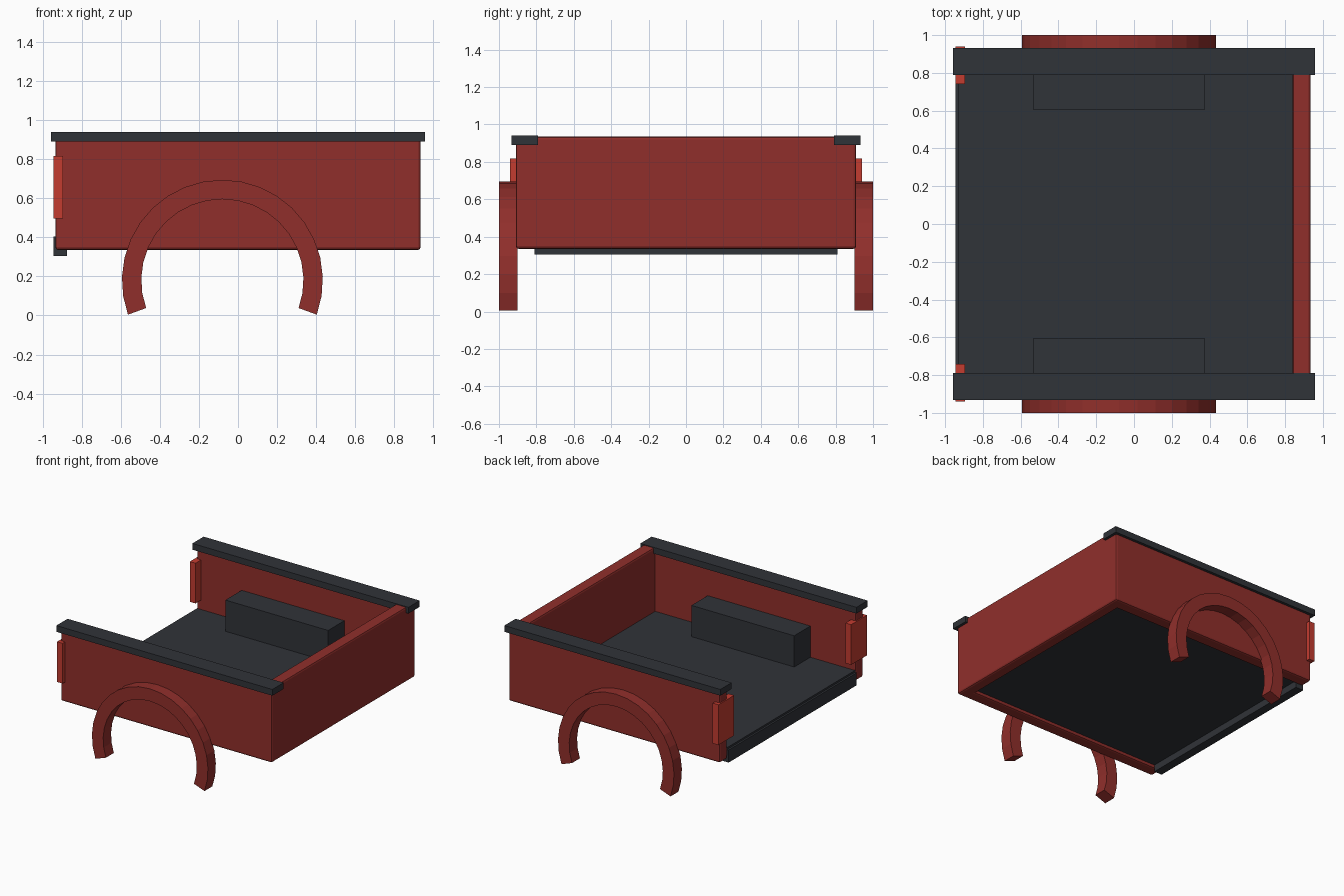
import bpy, bmesh, math

if "Cube" in bpy.data.objects:
    bpy.data.objects.remove(bpy.data.objects["Cube"])


def material(name, rgb):
    m = bpy.data.materials.new(name)
    m.diffuse_color = (*rgb, 1)
    m.use_nodes = True
    m.node_tree.nodes["Principled BSDF"].inputs["Base Color"].default_value = m.diffuse_color
    return m


RED = material("red_paint", (0.28, 0.028, 0.024))
DARK = material("dark_liner", (0.03, 0.033, 0.04))
LAMP = material("lamp_red", (0.55, 0.045, 0.03))


def finish(name, bm, mat, bevel=0):
    bmesh.ops.recalc_face_normals(bm, faces=bm.faces)
    me = bpy.data.meshes.new(name)
    bm.to_mesh(me)
    bm.free()
    me.materials.append(mat)
    ob = bpy.data.objects.new(name, me)
    bpy.context.collection.objects.link(ob)
    if bevel:
        mod = ob.modifiers.new("edge_bevel", 'BEVEL')
        mod.width = bevel
        mod.segments = 2
    return ob


def box(name, x, y, z, mat, bevel=0):
    """Box from (min, max) ranges on each axis."""
    bm = bmesh.new()
    bmesh.ops.create_cube(bm, size=1)
    for v in bm.verts:
        for i, (a, b) in enumerate((x, y, z)):
            v.co[i] = (a + b) / 2 + v.co[i] * (b - a)
    return finish(name, bm, mat, bevel)


def arch(name, cx, cz, r_in, r_out, y, a0, a1, steps, mat):
    """Rectangular section swept along an arc in the xz plane."""
    bm = bmesh.new()
    rings = []
    for i in range(steps + 1):
        a = math.radians(a0 + (a1 - a0) * i / steps)
        rings.append([bm.verts.new((cx + r * math.cos(a), yy, cz + r * math.sin(a)))
                      for r, yy in ((r_in, y[0]), (r_out, y[0]), (r_out, y[1]), (r_in, y[1]))])
    for p, q in zip(rings, rings[1:]):
        for k in range(4):
            n = (k + 1) % 4
            bm.faces.new((p[k], p[n], q[n], q[k]))
    bm.faces.new(rings[0])
    bm.faces.new(rings[-1])
    return finish(name, bm, mat)


# bed floor, head wall and rear sill
box("bed_floor", (-0.93, 0.86), (-0.83, 0.83), (0.36, 0.42), DARK)
box("head_wall", (0.84, 0.935), (-0.91, 0.91), (0.335, 0.935), RED, 0.015)
box("rear_sill", (-0.945, -0.875), (-0.81, 0.81), (0.305, 0.405), DARK)

# parts repeated on both sides
for side, s in (("right", -1), ("left", 1)):
    def span(a, b):
        return tuple(sorted((s * a, s * b)))

    box(f"side_wall_{side}", (-0.935, 0.935), span(0.81, 0.91), (0.335, 0.93), RED, 0.015)
    box(f"top_rail_{side}", (-0.957, 0.957), span(0.79, 0.932), (0.89, 0.94), DARK)
    box(f"wheel_well_{side}", (-0.535, 0.375), span(0.605, 0.82), (0.41, 0.67), DARK)
    box(f"tail_lamp_{side}", (-0.945, -0.895), span(0.74, 0.94), (0.495, 0.817), LAMP)
    arch(f"fender_arch_{side}", -0.08, 0.18, 0.415, 0.514, span(0.9, 1.0), -20, 200, 20, RED)
